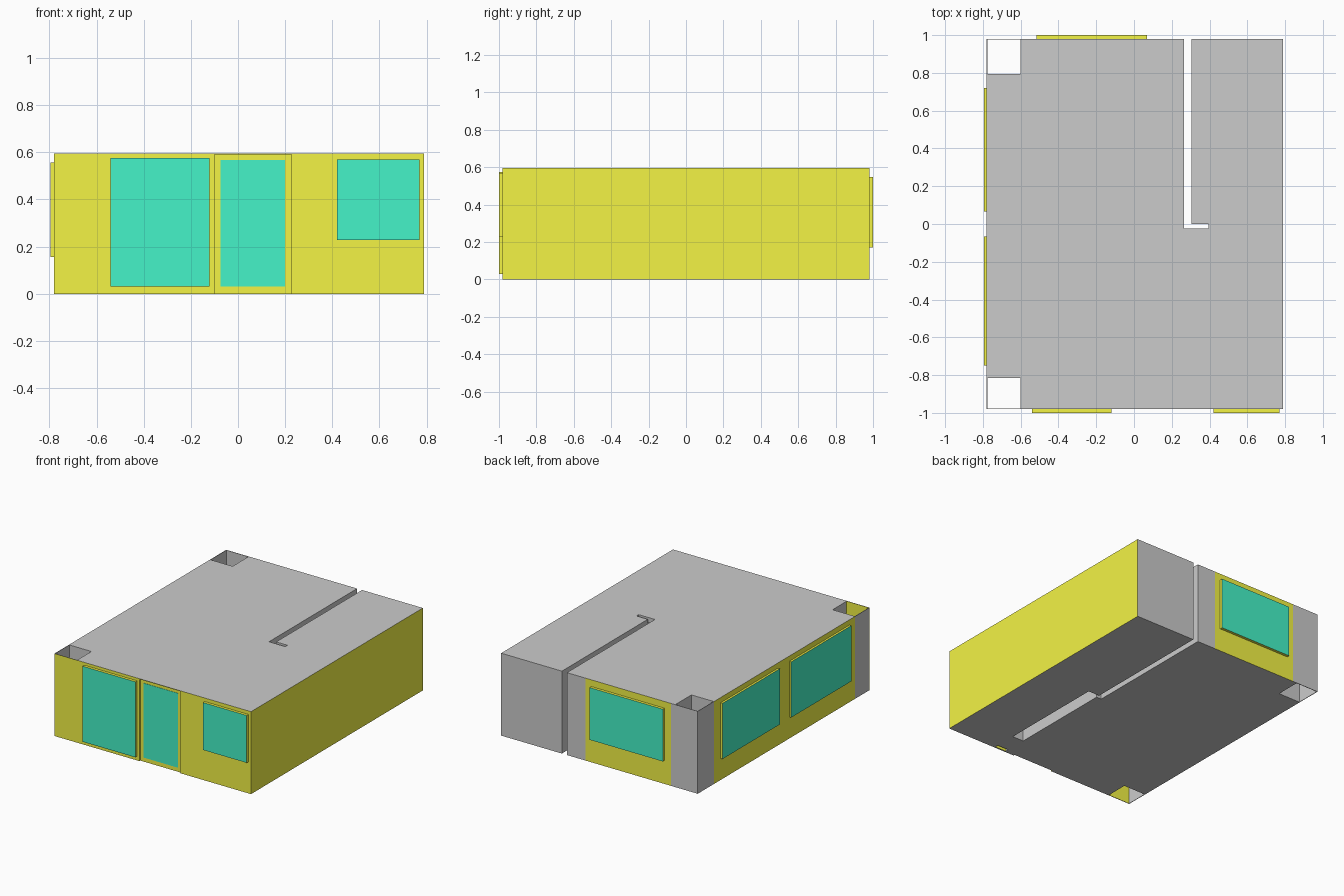
import bpy, bmesh

if "Cube" in bpy.data.objects:
    bpy.data.objects.remove(bpy.data.objects["Cube"])

H = 0.595   # storey height
T = 0.004   # thin wall thickness


def material(name, rgb):
    m = bpy.data.materials.new(name)
    m.diffuse_color = (*rgb, 1)
    m.use_nodes = True
    m.node_tree.nodes["Principled BSDF"].inputs["Base Color"].default_value = m.diffuse_color
    return m


YELLOW, GREEN, GREY = 1, 2, 0
MATS = [material("plain_grey", (0.56, 0.56, 0.56)),
        material("yellow_wall", (0.9, 0.9, 0.06)),
        material("green_glass", (0.06, 0.9, 0.58))]


def prism(name, outline, z0, z1, sides=None, side=GREY, cap=GREY):
    """Extrude a counter-clockwise plan; sides = {edge index: material}."""
    bm = bmesh.new()
    low = [bm.verts.new((x, y, z0)) for x, y in outline]
    top = [bm.verts.new((x, y, z1)) for x, y in outline]
    n = len(outline)
    bm.faces.new(low[::-1]).material_index = cap
    bm.faces.new(top).material_index = cap
    for i in range(n):
        j = (i + 1) % n
        f = bm.faces.new((low[i], low[j], top[j], top[i]))
        f.material_index = (sides or {}).get(i, side)
    mesh = bpy.data.meshes.new(name)
    bm.to_mesh(mesh)
    bm.free()
    for m in MATS:
        mesh.materials.append(m)
    ob = bpy.data.objects.new(name, mesh)
    bpy.context.collection.objects.link(ob)
    return ob


def box(name, x0, x1, y0, y1, z0, z1, **kw):
    # edge order: 0 = front, 1 = right, 2 = back, 3 = left
    return prism(name, [(x0, y0), (x1, y0), (x1, y1), (x0, y1)], z0, z1, **kw)


# Main block: notched left corners and an L-shaped shaft open to the back
body = prism("building_block", [
    (-0.60, -0.97), (0.79, -0.97), (0.79, 0.98), (0.305, 0.98),
    (0.305, 0.0), (0.395, 0.0), (0.395, -0.025), (0.265, -0.025),
    (0.265, 0.98), (0.115, 0.98), (-0.565, 0.98), (-0.60, 0.98),
    (-0.60, 0.795), (-0.78, 0.795), (-0.78, -0.815), (-0.60, -0.815)],
    0, H, sides={0: YELLOW, 1: YELLOW, 9: YELLOW, 13: YELLOW})

# Pockets open on the underside, continuing the line of the shaft
for name, y0, y1 in (("long_pocket_cutter", -0.79, -0.01),
                     ("front_pocket_cutter", -0.975, -0.945)):
    cutter = box(name, 0.305, 0.395, y0, y1, -0.05, 0.56)
    cutter.hide_render = True
    cutter.hide_set(True)
    cut = body.modifiers.new(name, 'BOOLEAN')
    cut.operation = 'DIFFERENCE'
    cut.solver = 'EXACT'
    cut.object = cutter

# Front wall either side of the recessed door bay, with the roof lip above
prism("front_wall_left", [
    (-0.78, -0.98), (-0.10, -0.98), (-0.10, -0.97), (-0.60, -0.97),
    (-0.60, -0.98 + T), (-0.78, -0.98 + T)], 0, H, side=YELLOW)
box("front_wall_right", 0.228, 0.79, -0.98, -0.97, 0, H, side=YELLOW)
box("roof_lip", -0.10, 0.228, -0.98, -0.97, H - 0.004, H, side=YELLOW)

# Thin screens closing the corner notches
box("back_screen", -0.78, -0.60, 0.98 - T, 0.98, 0, H)
box("left_screen_back", -0.78, -0.78 + T, 0.795, 0.98 - T, 0, H)
box("left_screen_front", -0.78, -0.78 + T, -0.98 + T, -0.815, 0, H)

# Door glass in the recess
box("door_glass", -0.075, 0.20, -0.972, -0.969, 0.03, 0.567, side=GREEN, cap=GREEN)

# Projecting windows: yellow frame, green outer face
windows = [
    ("front_window_large", -0.54, -0.12, -1.0, -0.98, 0.03, 0.575, 0),
    ("front_window_small", 0.42, 0.77, -1.0, -0.98, 0.228, 0.57, 0),
    ("back_window", -0.515, 0.07, 0.98, 1.0, 0.17, 0.547, 2),
    ("left_window_back", -0.795, -0.78, 0.065, 0.72, 0.155, 0.557, 3),
    ("left_window_front", -0.795, -0.78, -0.75, -0.065, 0.155, 0.557, 3),
]
for name, x0, x1, y0, y1, z0, z1, glass in windows:
    box(name, x0, x1, y0, y1, z0, z1, sides={glass: GREEN}, side=YELLOW, cap=YELLOW)
